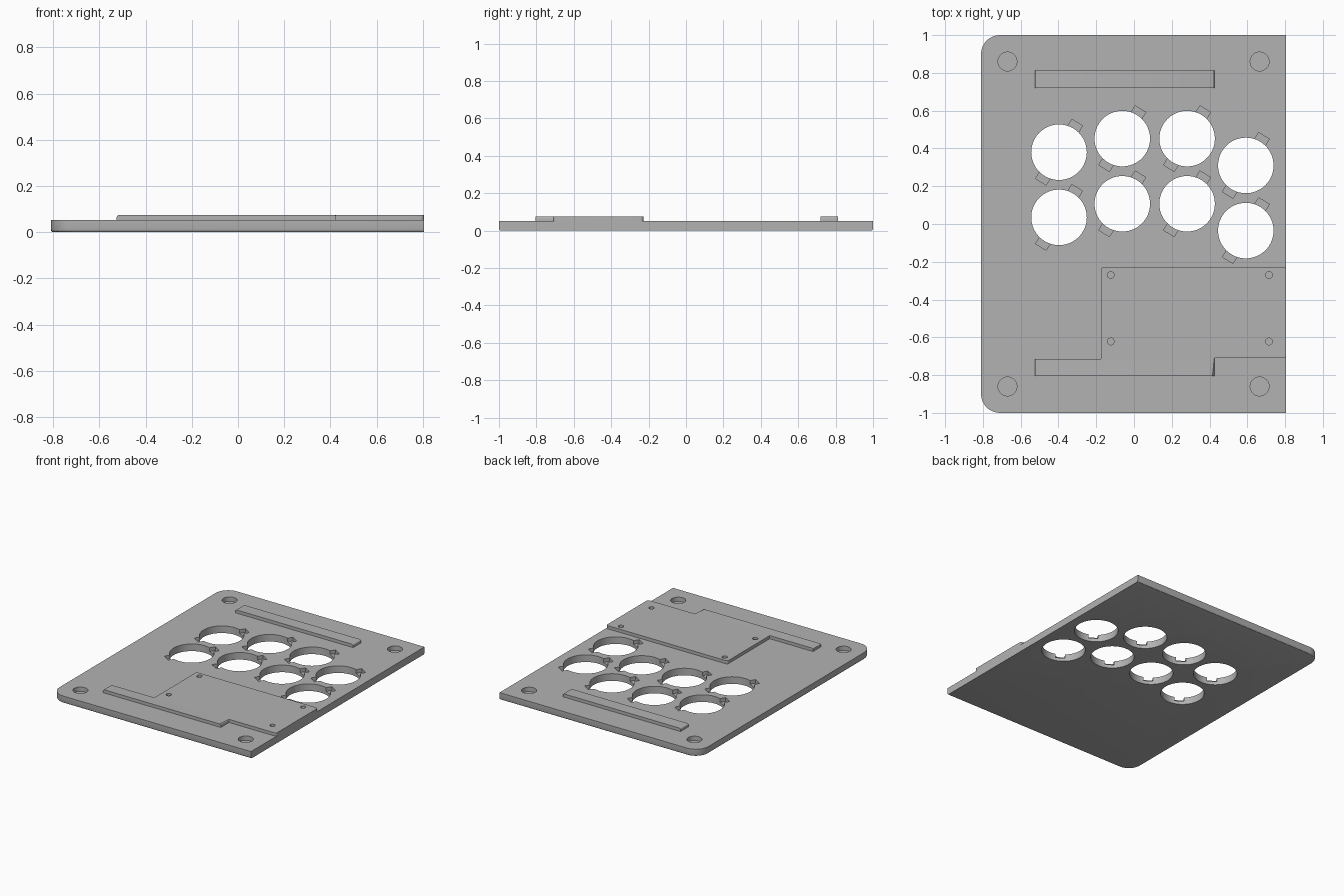
import bpy, bmesh, math
from mathutils import Matrix, Vector

cube = bpy.data.objects.get("Cube")
if cube:
    bpy.data.objects.remove(cube, do_unlink=True)

grey = bpy.data.materials.new("plastic_grey")
grey.use_nodes = True
colour = (0.45, 0.45, 0.45, 1)
grey.diffuse_color = colour
grey.node_tree.nodes["Principled BSDF"].inputs["Base Color"].default_value = colour

PLATE_TOP, PAD_TOP = 0.052, 0.075


def finish(bm, name):
    bmesh.ops.recalc_face_normals(bm, faces=bm.faces)
    mesh = bpy.data.meshes.new(name)
    bm.to_mesh(mesh)
    bm.free()
    mesh.materials.append(grey)
    obj = bpy.data.objects.new(name, mesh)
    bpy.context.collection.objects.link(obj)
    return obj


def rounded(corners, steps=8):
    """Outline from (x, y, radius) corners; radius 0 stays sharp."""
    pts = []
    for i, (x, y, r) in enumerate(corners):
        p = Vector((x, y))
        if r == 0:
            pts.append(p)
            continue
        a = (Vector(corners[i - 1][:2]) - p).normalized()
        b = (Vector(corners[(i + 1) % len(corners)][:2]) - p).normalized()
        for k in range(steps + 1):
            t = math.pi / 2 * k / steps
            pts.append(p + r * (a * (1 - math.sin(t)) + b * (1 - math.cos(t))))
    return pts


def slab(name, corners, z0, z1, bevel_rule=None, width=0.01):
    """Extrude an outline and round the edges picked by bevel_rule."""
    bm = bmesh.new()
    face = bm.faces.new([bm.verts.new((p.x, p.y, z0)) for p in rounded(corners)])
    top = bmesh.ops.extrude_face_region(bm, geom=[face])["geom"]
    bmesh.ops.translate(bm, vec=(0, 0, z1 - z0),
                        verts=[v for v in top if isinstance(v, bmesh.types.BMVert)])
    bmesh.ops.recalc_face_normals(bm, faces=bm.faces)
    if bevel_rule:
        edges = [e for e in bm.edges if bevel_rule(*[v.co for v in e.verts])]
        bmesh.ops.bevel(bm, geom=edges, offset=width, segments=3,
                        profile=0.5, affect='EDGES')
    return finish(bm, name)


def cylinders(name, centres, radius, z0, z1, sides):
    bm = bmesh.new()
    for x, y in centres:
        bmesh.ops.create_cone(bm, cap_ends=True, segments=sides, radius1=radius,
                              radius2=radius, depth=z1 - z0,
                              matrix=Matrix.Translation((x, y, (z0 + z1) / 2)))
    return finish(bm, name)


def cut(target, cutter):
    mod = target.modifiers.new("cut", 'BOOLEAN')
    mod.operation, mod.solver, mod.object = 'DIFFERENCE', 'EXACT', cutter
    bpy.context.view_layer.objects.active = target
    bpy.ops.object.modifier_apply(modifier=mod.name)
    bpy.data.objects.remove(cutter, do_unlink=True)


# Base plate: two rounded corners, softened lower rim except on the straight side
plate = slab("base_plate",
             [(-0.81, -1, 0.1), (0.805, -1, 0), (0.805, 1, 0), (-0.81, 1, 0.1)],
             0, PLATE_TOP,
             lambda a, b: max(a.z, b.z) < 0.001 and min(a.x, b.x) < 0.8, 0.012)

# Eight button openings in staggered columns
columns = [(-0.397, 0.38), (-0.062, 0.452), (0.281, 0.452), (0.592, 0.31)]
buttons = [(x, y - drop) for x, y in columns for drop in (0, 0.345)]
cut(plate, cylinders("button_cutter", buttons, 0.147, -0.1, 0.2, 64))

# Blind clip notches on opposite sides of each opening
bm = bmesh.new()
for x, y in buttons:
    bmesh.ops.create_cube(bm, size=1, matrix=Matrix.Translation((x, y, 0.07))
                          @ Matrix.Rotation(math.radians(58.5), 4, 'Z')
                          @ Matrix.Diagonal((0.368, 0.066, 0.09, 1)))
cut(plate, finish(bm, "notch_cutter"))

# Blind corner recesses
corners = [(x, y) for x in (-0.67, 0.665) for y in (-0.86, 0.86)]
cut(plate, cylinders("corner_cutter", corners, 0.05, 0.02, 0.2, 32))


def rail_end(a, b):
    return (min(a.z, b.z) > PAD_TOP - 0.001 and abs(a.x - b.x) < 0.001
            and (abs(a.x + 0.525) < 0.001 or abs(a.x - 0.425) < 0.001))


# Raised rail at the back
back_rail = slab("back_rail", [(-0.525, 0.72, 0), (0.425, 0.72, 0),
                               (0.425, 0.813, 0), (-0.525, 0.813, 0)],
                 PLATE_TOP, PAD_TOP, rail_end)

# Raised circuit pad joined with the front rail
pad = slab("circuit_pad", [(-0.525, -0.805, 0), (0.425, -0.805, 0), (0.425, -0.71, 0),
                           (0.805, -0.71, 0.015), (0.805, -0.228, 0.015),
                           (-0.175, -0.228, 0.015), (-0.175, -0.715, 0),
                           (-0.525, -0.715, 0)],
           PLATE_TOP, PAD_TOP, rail_end)
screws = [(x, y) for x in (-0.123, 0.714) for y in (-0.27, -0.622)]
cut(pad, cylinders("screw_cutter", screws, 0.018, 0.04, 0.2, 24))

# Smooth round walls, keep edges sharp
for obj in (plate, back_rail, pad):
    bpy.ops.object.select_all(action='DESELECT')
    obj.select_set(True)
    bpy.context.view_layer.objects.active = obj
    bpy.ops.object.shade_smooth_by_angle(angle=math.radians(30))
